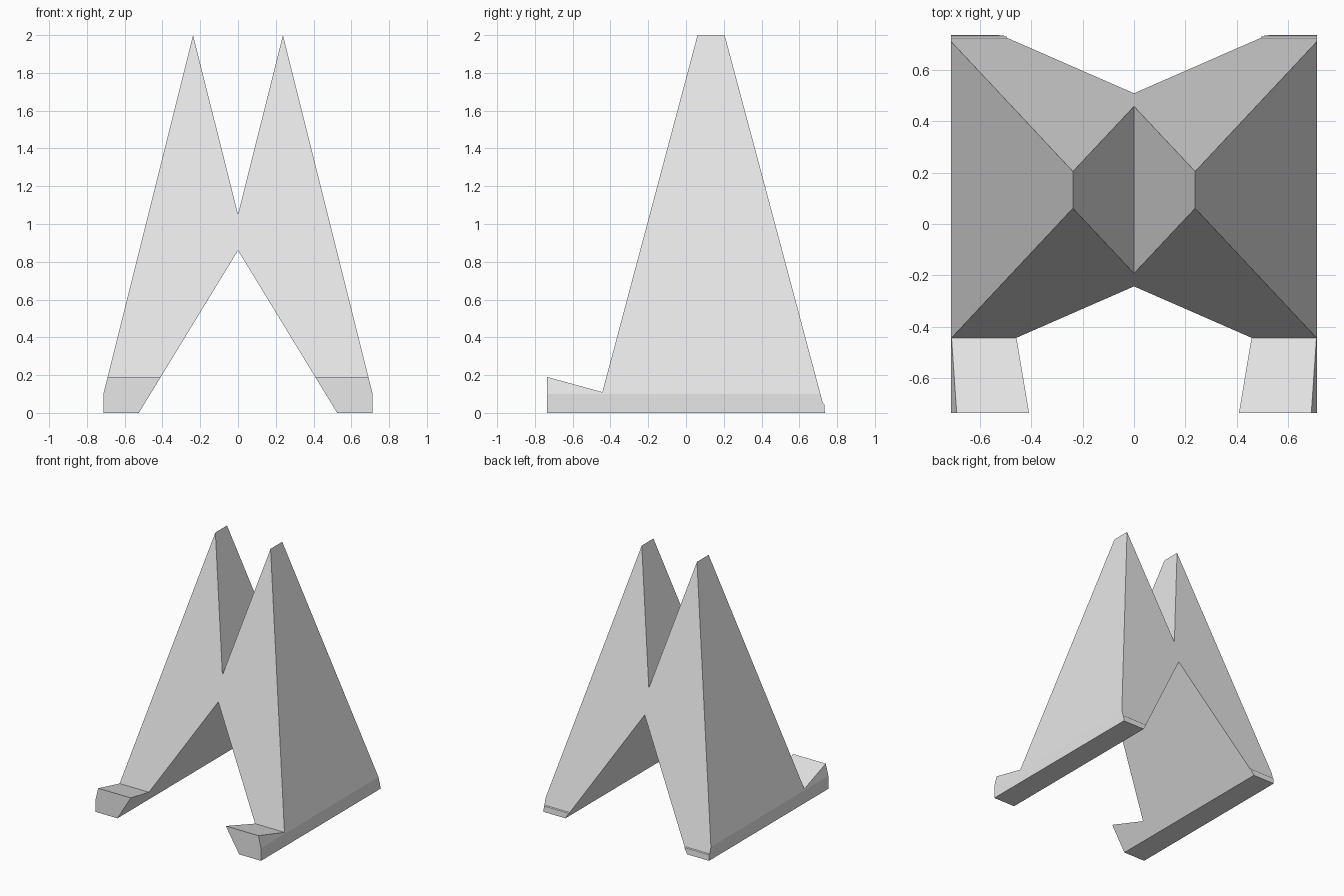
import bpy
import bmesh
from mathutils import Vector

cube = bpy.data.objects.get("Cube")
if cube:
    bpy.data.objects.remove(cube, do_unlink=True)

grey = bpy.data.materials.new("light grey")
grey.use_nodes = True
grey.diffuse_color = (0.8, 0.8, 0.8, 1)
grey.node_tree.nodes["Principled BSDF"].inputs["Base Color"].default_value = (0.8, 0.8, 0.8, 1)


def prism(name, points, direction):
    """Extrude a closed outline one unit either way along the direction."""
    direction = Vector(direction)
    bm = bmesh.new()
    face = bm.faces.new([bm.verts.new(Vector(p) - direction) for p in points])
    moved = bmesh.ops.extrude_face_region(bm, geom=[face])["geom"]
    verts = [v for v in moved if isinstance(v, bmesh.types.BMVert)]
    bmesh.ops.translate(bm, verts=verts, vec=direction * 2)
    bmesh.ops.recalc_face_normals(bm, faces=bm.faces)
    mesh = bpy.data.meshes.new(name)
    bm.to_mesh(mesh)
    bm.free()
    mesh.materials.append(grey)
    obj = bpy.data.objects.new(name, mesh)
    bpy.context.collection.objects.link(obj)
    return obj


# Twin-peaked front outline, mirrored about the centre
half = [(0.525, 0), (0.713, 0), (0.713, 0.1), (0.238, 2)]
outline = [(0, 0.86)] + half + [(0, 1.05)] + [(-x, z) for x, z in reversed(half)]
stand = prism("stand", [(x, 0, z) for x, z in outline], (0, 1, 0))

# Side outline with front lip and thin back edge, run past the top and bottom
side = [(-0.735, -0.1), (-0.735, 0.19), (-0.443, 0.11), (0.088, 2.1), (0.178, 2.1),
        (0.725, 0.05), (0.732, 0.045), (0.735, 0), (0.735, -0.1)]
cutter = prism("side_cutter", [(0, y, z) for y, z in side], (1, 0, 0))
cutter.hide_render = True

# Keep only what lies within both outlines
mod = stand.modifiers.new("side shape", "BOOLEAN")
mod.operation = "INTERSECT"
mod.solver = "EXACT"
mod.object = cutter
bpy.context.view_layer.objects.active = stand
bpy.ops.object.modifier_apply(modifier=mod.name)
bpy.data.objects.remove(cutter, do_unlink=True)
